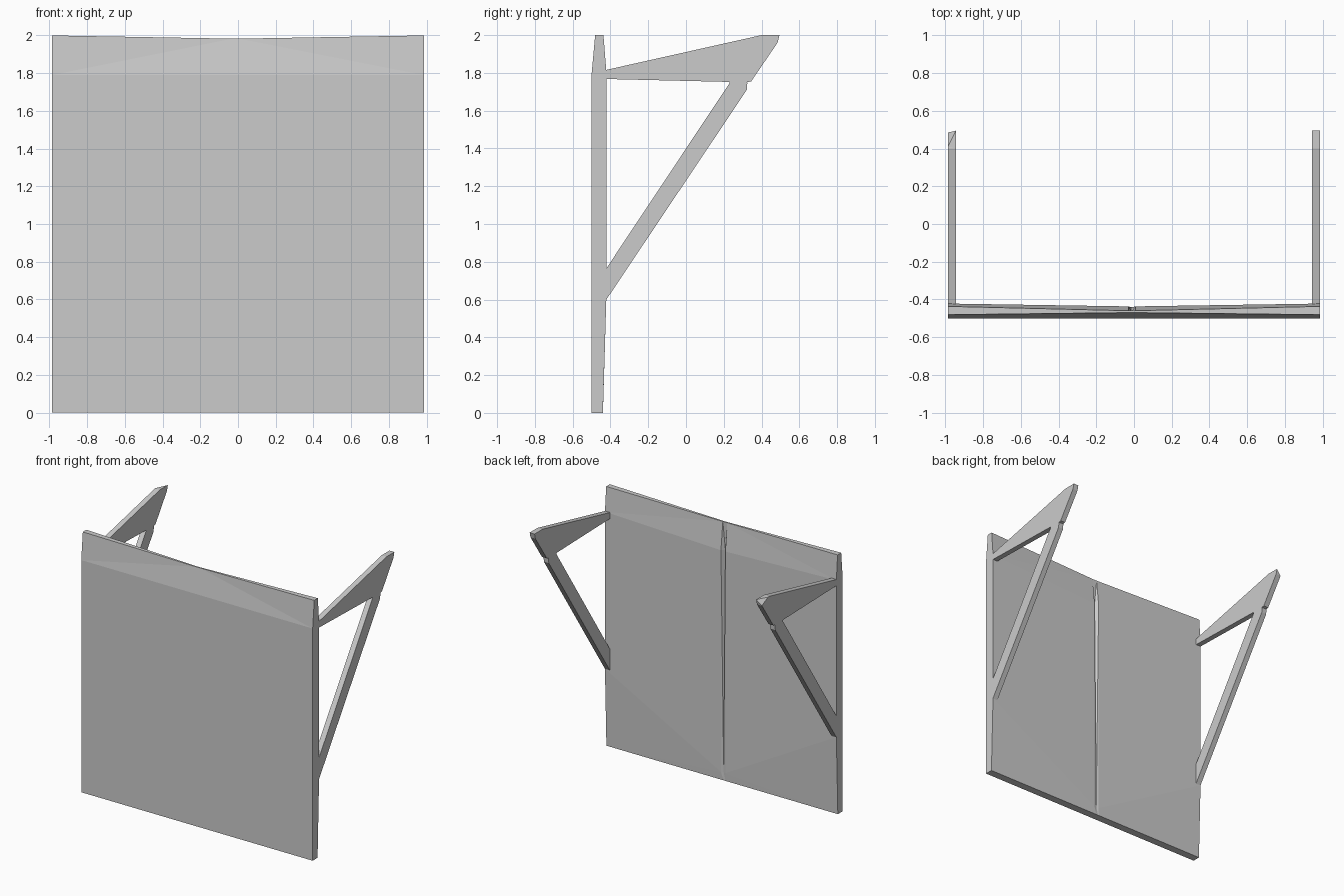
import bpy, bmesh

if "Cube" in bpy.data.objects:
    bpy.data.objects.remove(bpy.data.objects["Cube"])


def loft(name, sections):
    """Skin a row of closed (y, z) outlines, each placed at its own x."""
    bm = bmesh.new()
    rings = [[bm.verts.new((x, y, z)) for y, z in pts] for x, pts in sections]
    n = len(rings[0])
    for a, b in zip(rings, rings[1:]):
        for i in range(n):
            j = (i + 1) % n
            bm.faces.new((a[i], a[j], b[j], b[i]))
    bm.faces.new(rings[0])
    bm.faces.new(rings[-1])
    big = [f for f in bm.faces if len(f.verts) == 4]
    bmesh.ops.triangulate(bm, faces=big)
    bmesh.ops.recalc_face_normals(bm, faces=bm.faces[:])
    mesh = bpy.data.meshes.new(name)
    bm.to_mesh(mesh)
    bm.free()
    obj = bpy.data.objects.new(name, mesh)
    bpy.context.collection.objects.link(obj)
    return obj


# Panel: thick at the sides, pinched along its top centre, shallow rear crease
side = [(-.5, 0), (-.5, 1.79), (-.481, 2), (-.437, 2),
        (-.422, 1.81), (-.422, .6), (-.44, 0)]
centre = [(-.5, 0), (-.5, 1.79), (-.47, 1.983), (-.46, 1.983),
          (-.437, 1.77), (-.438, .06), (-.44, 0)]
crease = centre[:4] + [(-.463, 1.77), (-.442, .06), (-.44, 0)]
loft("panel", [(-.987, side), (-.03, centre), (-.012, crease),
               (.008, centre), (.987, side)])

# Side supports: tapered upper arm and diagonal strut
arm = [(-.435, 1.813), (.40, 2), (.495, 2), (.485, 1.96),
       (.345, 1.755), (.32, 1.75), (-.435, 1.768)]
arm_cut = [(-.435, 1.813), (.40, 2), (.41, 1.998), (.485, 1.96),
           (.345, 1.755), (.32, 1.75), (-.435, 1.768)]
strut = [(-.435, .745), (.23, 1.745), (.23, 1.757), (.325, 1.75),
         (.322, 1.71), (-.435, .58)]
for label, s in (("left", -1), ("right", 1)):
    # the left arm has its outer rear corner cut off
    outer = arm_cut if s < 0 else arm
    loft(label + "_upper_arm", [(s * .945, arm), (s * .987, outer)])
    loft(label + "_strut", [(s * .945, strut), (s * .987, strut)])
